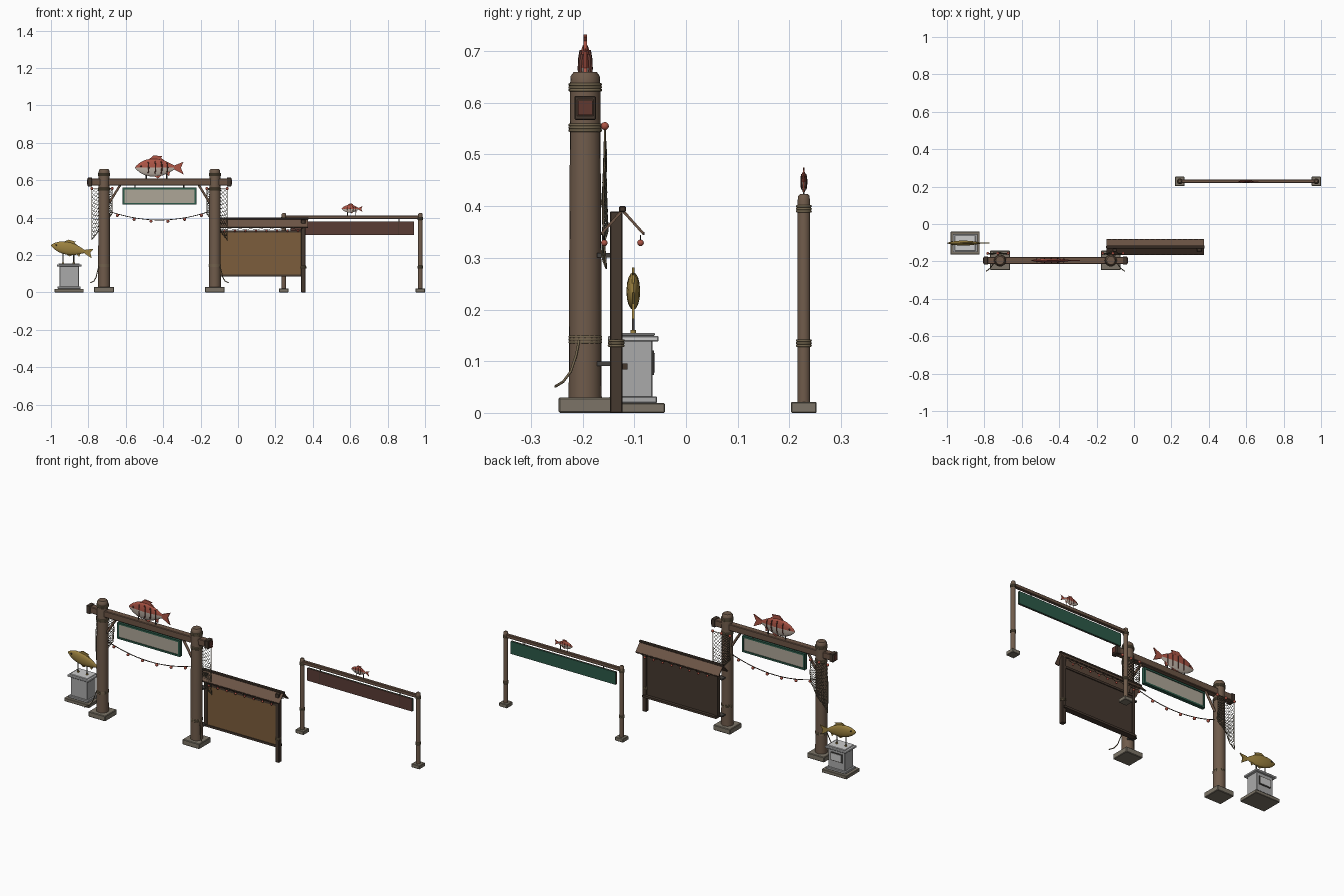
import bpy, bmesh, math
from mathutils import Vector, Matrix

if "Cube" in bpy.data.objects:
    bpy.data.objects.remove(bpy.data.objects["Cube"])

COL = dict(wood=(.16, .105, .07), beam=(.15, .09, .06), dark=(.06, .04, .028), stone=(.2, .175, .135),
           rope=(.17, .13, .075), red=(.42, .09, .06), redend=(.12, .04, .03), pale=(.5, .43, .37),
           cream=(.42, .38, .31), green=(.025, .1, .065), board=(.2, .11, .045), maroon=(.1, .045, .035),
           concrete=(.4, .4, .4), lightgrey=(.55, .55, .54), gold=(.33, .22, .05), net=(.13, .12, .08),
           metal=(.06, .055, .05))


def mat(key):
    m = bpy.data.materials.get(key)
    if not m:
        m = bpy.data.materials.new(key)
        m.diffuse_color = (*COL[key], 1)
        m.use_nodes = True
        m.node_tree.nodes["Principled BSDF"].inputs["Base Color"].default_value = m.diffuse_color
    return m


def finish(name, bm, *keys, smooth=False, bevel=0):
    bmesh.ops.recalc_face_normals(bm, faces=bm.faces)
    me = bpy.data.meshes.new(name)
    bm.to_mesh(me)
    bm.free()
    ob = bpy.data.objects.new(name, me)
    bpy.context.collection.objects.link(ob)
    for k in keys:
        me.materials.append(mat(k))
    if smooth:
        bpy.ops.object.select_all(action='DESELECT')
        ob.select_set(True)
        bpy.context.view_layer.objects.active = ob
        bpy.ops.object.shade_smooth_by_angle(angle=math.radians(40))
    if bevel:
        b = ob.modifiers.new("bevel", 'BEVEL')
        b.width, b.segments = bevel, 1
    return ob


def box(name, x, y, z, key, bevel=0):
    """Box from (min, max) pairs."""
    bm = bmesh.new()
    c = [(a[0] + a[1]) / 2 for a in (x, y, z)]
    s = [a[1] - a[0] for a in (x, y, z)]
    bmesh.ops.create_cube(bm, size=1, matrix=Matrix.Translation(c) @ Matrix.Diagonal((*s, 1)))
    return finish(name, bm, key, bevel=bevel)


def lathe(name, x, y, prof, key, n=16):
    """Turned shape from (radius, z) points."""
    bm = bmesh.new()
    rings = [[bm.verts.new((x + r * math.cos(2 * math.pi * i / n), y + r * math.sin(2 * math.pi * i / n), z))
              for i in range(n)] for r, z in prof]
    for a, b in zip(rings, rings[1:]):
        for i in range(n):
            bm.faces.new((a[i], a[(i + 1) % n], b[(i + 1) % n], b[i]))
    bm.faces.new(rings[0])
    bm.faces.new(rings[-1])
    return finish(name, bm, key, smooth=True)


def prism(name, pts, a, b, key, axis='y', matrix=None):
    """Flat polygon (xz for axis y, yz for axis x) extruded from a to b."""
    bm = bmesh.new()
    f = bm.faces.new([bm.verts.new((p, a, q) if axis == 'y' else (a, p, q)) for p, q in pts])
    ex = bmesh.ops.extrude_face_region(bm, geom=[f])
    vs = [v for v in ex['geom'] if isinstance(v, bmesh.types.BMVert)]
    bmesh.ops.translate(bm, verts=vs, vec=(0, b - a, 0) if axis == 'y' else (b - a, 0, 0))
    if matrix:
        bmesh.ops.transform(bm, matrix=matrix, verts=bm.verts)
    return finish(name, bm, key)


def tubes(name, paths, r, key, res=1):
    cu = bpy.data.curves.new(name, 'CURVE')
    cu.dimensions = '3D'
    cu.bevel_depth, cu.bevel_resolution, cu.use_fill_caps = r, res, True
    for pts in paths:
        s = cu.splines.new('POLY')
        s.points.add(len(pts) - 1)
        for p, co in zip(s.points, pts):
            p.co = (*co, 1)
    ob = bpy.data.objects.new(name, cu)
    bpy.context.collection.objects.link(ob)
    cu.materials.append(mat(key))
    return ob


def ball(name, co, r, key):
    bm = bmesh.new()
    bmesh.ops.create_icosphere(bm, subdivisions=2, radius=r, matrix=Matrix.Translation(co))
    return finish(name, bm, key, smooth=True)


def rope_rings(name, x, y, z, r, t):
    """Three stacked rope coils around a post."""
    k = [(math.cos(a), math.sin(a)) for a in (-1.4, -.7, 0, .7, 1.4)]
    prof = [(r + t * c, z + j * 2 * t + t * s) for j in (-1, 0, 1) for c, s in k]
    lathe(name, x, y, prof, "rope")


def fish(name, x, y, z, L, hh, hw, tilt, top, belly, stripes=False):
    """Nose towards -x; hh and hw are half height and width over length."""
    M = Matrix.Translation((x, y, z)) @ Matrix.Rotation(tilt, 4, 'Y') @ Matrix.Scale(L, 4)
    prof = [(-.5, .04), (-.47, .25), (-.4, .56), (-.3, .84), (-.18, .99), (-.05, 1), (.08, .84), (.2, .54), (.28, .3), (.33, .2)]
    n = 16
    bm = bmesh.new()
    rings = [[bm.verts.new((px, hw * s * math.cos(2 * math.pi * i / n), hh * s * math.sin(2 * math.pi * i / n)))
              for i in range(n)] for px, s in prof]
    for a, b in zip(rings, rings[1:]):
        for i in range(n):
            f = bm.faces.new((a[i], a[(i + 1) % n], b[(i + 1) % n], b[i]))
            f.material_index = 1 if i >= n // 2 else 0
    bm.faces.new(rings[0])
    bm.faces.new(rings[-1])
    bmesh.ops.transform(bm, matrix=M, verts=bm.verts)
    finish(name + "_body", bm, top, belly, smooth=True)
    t = .012
    fins = dict(tail=[(.29, 0), (.32, .05), (.5, .5 * hh + .03), (.44, 0), (.5, -.5 * hh - .05), (.32, -.05)],
                back_fin=[(-.22, hh * .9), (-.12, hh * 1.36), (.06, hh * 1.26), (.03, hh * 1.1), (.12, hh * .7)],
                belly_fin=[(-.12, -hh * .92), (-.03, -hh * 1.2), (.06, -hh * .8)],
                rear_fin=[(.12, -hh * .6), (.2, -hh * .95), (.22, -hh * .4)])
    for k, pts in fins.items():
        prism(f"{name}_{k}", pts, -t, t, top, matrix=M)
    for s in (-1, 1):
        ball(name + "_eye", M @ Vector((-.38, s * hw * .6, hh * .15)), .018 * L, "dark")
    if stripes:
        paths = []
        for px, sc in ((-.27, .9), (-.13, 1), (0, .94), (.12, .76)):
            for s in (-1, 1):
                paths.append([M @ Vector((px + .05 * math.cos(a), s * hw * sc * math.cos(a), hh * sc * math.sin(a)))
                              for a in (-.8, -.4, 0, .4, .8)])
        tubes(name + "_stripes", paths, .012 * L, "redend")


# ---- main gate ----
GY, GC = -.195, -.42
for s in (-1, 1):
    px = GC + s * .296
    box("gate_post_base", (px - .053, px + .053), (GY - .052, GY + .052), (0, .03), "stone", .003)
    lathe("gate_post", px, GY, [(.032, .025), (.031, .3), (.029, .64), (.028, .652), (.022, .66)], "wood", 20)
    for z in (.142, .552, .63):
        rope_rings("gate_post_rope", px, GY, z, .03, .0027)
    # diagonal braces and beam end caps
    tubes("gate_brace", [[(px - s * .028, GY, .48), (px - s * .09, GY, .58)]], .007, "beam")
    ex = GC + s * .372
    box("beam_end_band", (ex - .012, ex + .012), (GY - .021, GY + .021), (.567, .613), "dark", .002)
    e2 = GC + s * .386
    box("beam_end_plate", (e2 - .002, e2 + .002), (GY - .014, GY + .014), (.576, .604), "redend")
    # loose rope tail
    tubes("rope_tail", [[(px + s * .028, GY - .012, .14), (px + s * .036, GY - .018, .11), (px + s * .043, GY - .028, .08),
                         (px + s * .055, GY - .043, .06), (px + s * .075, GY - .058, .051)]], .0025, "rope")
    # fishing net hung behind the post
    C, R, NY = 10, 24, -.157

    def node(i, j):
        u, v = i / C, j / R
        bottom = .42 + (.28 - .42) * u
        return (px + s * (-.043 + .109 * u), NY + .006 * math.sin(u * 9 + v * 4) * v, .555 + (bottom - .555) * v)
    nets = [[node(i, j + (i + j) % 2) for i in range(C + 1)] for j in range(R)]
    tubes("fishing_net", nets, .0013, "net", 0)
    tubes("net_edge_rope", [[node(0, j) for j in range(R + 1)] + [node(i, R) for i in range(C + 1)]
                            + [node(C, R - j) for j in range(R + 1)] + [node(0, 0)]], .002, "rope")
    for i in (0, 5, 10):
        ball("net_float", node(i, 0), .008, "red")
box("gate_beam", (GC - .385, GC + .385), (GY - .018, GY + .018), (.572, .609), "beam", .003)

# gate sign with green frame
box("gate_sign_panel", (-.61, -.23), (GY - .006, GY + .006), (.475, .555), "cream")
for z in (.474, .556):
    box("sign_frame_rail", (-.617, -.223), (GY - .01, GY + .01), (z - .005, z + .005), "green")
for x in (-.612, -.228):
    box("sign_frame_stile", (x - .005, x + .005), (GY - .01, GY + .01), (.474, .556), "green")
for x in (-.55, -.29):
    tubes("sign_hanger", [[(x, GY, .555), (x, GY, .575)]], .003, "metal")

# string of lights
sag = lambda x: .387 + .045 * ((x - GC) / .265) ** 2
tubes("light_cord", [[(x, GY, sag(x)) for x in [GC - .265 + .53 * i / 20 for i in range(21)]]], .0022, "dark")
for i in range(6):
    x = GC - .225 + .09 * i
    ball("light_bulb", (x, GY, sag(x) - .008), .0085, "red")

# fish over the gate
fish("gate_fish", -.42, GY, .667, .26, .185, .045, .0, "red", "pale", True)
for x in (-.49, -.38):
    tubes("gate_fish_stand", [[(x, GY, .6), (x, GY, .645)]], .004, "metal")

# ---- notice board ----
BY = -.135
box("board_post", (.337, .361), (BY - .0125, BY + .0125), (0, .39), "dark", .002)
rope_rings("board_post_rope", .349, BY, .135, .014, .0025)
box("board_panel_front", (-.1, .34), (BY - .007, BY), (.095, .32), "board")
box("board_panel_back", (-.1, .34), (BY, BY + .006), (.095, .32), "dark")
for z in (.09, .325):
    box("board_rail", (-.11, .355), (BY - .011, BY + .022 if z < .1 else BY + .011), (z - .006, z + .006), "dark")
box("board_stile", (-.112, -.094), (BY - .011, BY + .011), (.085, .385), "dark")
for z in (.095, .305):
    box("board_bracket", (-.132, -.1), (-.172, BY), (z - .004, z + .004), "metal")
RY = -.123
prism("board_roof", [(RY, .396), (RY + .042, .349), (RY + .039, .345), (RY, .388), (RY - .039, .345), (RY - .042, .349)],
      -.148, .375, "beam", 'x')
box("roof_ridge", (-.15, .378), (RY - .007, RY + .007), (.389, .4), "dark", .002)
for s in (-1, 1):
    for i in range(18):
        x = -.133 + i * .029
        box("roof_eave_tab", (x - .01, x + .01), (RY + s * .041 - .002, RY + s * .041 + .002), (.344, .35), "dark")
    ey = RY + s * .035
    wave = [(-.1 + .45 * i / 40, ey, .343 - .008 * abs(math.sin(i * math.pi / 5))) for i in range(41)]
    tubes("eave_light_cord", [wave], .0013, "dark")
    for i in range(8):
        ball("eave_light_bulb", (-.0775 + + .05625 * i + .005, ey, .329), .0065, "red")

# ---- rear arch ----
AY, AC = .228, .61
for s in (-1, 1):
    px = AC + s * .365
    box("arch_post_base", (px - .025, px + .025), (AY - .025, AY + .025), (0, .021), "stone", .002)
    lathe("arch_post", px, AY, [(.0125, .015), (.0125, .41), (.011, .42), (.007, .424)], "wood", 14)
    for z in (.135, .395):
        rope_rings("arch_post_rope", px, AY, z, .013, .0025)
box("arch_beam", (AC - .375, AC + .375), (AY - .009, AY + .009), (.392, .411), "beam", .002)
box("arch_sign_front", (.28, .94), (AY - .006, AY), (.307, .378), "maroon")
box("arch_sign_back", (.28, .94), (AY, AY + .006), (.307, .378), "green")
for x in (.36, .86):
    tubes("arch_sign_hanger", [[(x, AY, .375), (x, AY, .395)]], .0025, "metal")
    box("arch_sign_batten", (x - .002, x + .002), (AY - .008, AY - .005), (.307, .378), "dark")
fish("arch_fish", .61, AY, .447, .112, .185, .05, 0, "red", "pale", True)
for x in (.585, .63):
    tubes("arch_fish_stand", [[(x, AY, .405), (x, AY, .437)]], .002, "metal")

# ---- pedestal with golden fish ----
PX, PY = -.903, -.102
for name, hx, hy, z, key in (("pedestal_base", .078, .061, (0, .019), "stone"),
                             ("pedestal_plinth", .062, .046, (.019, .032), "concrete"),
                             ("pedestal_body", .052, .037, (.03, .14), "concrete"),
                             ("pedestal_cap", .066, .049, (.138, .149), "lightgrey"),
                             ("pedestal_top", .056, .042, (.149, .155), "lightgrey")):
    box(name, (PX - hx, PX + hx), (PY - hy, PY + hy), z, key, .002)
box("plaque_frame", (PX - .037, PX + .037), (PY + .036, PY + .04), (.073, .121), "metal")
box("plaque", (PX - .032, PX + .032), (PY + .038, PY + .042), (.078, .116), "lightgrey")
fish("gold_fish", -.888, PY, .231, .227, .15, .058, .19, "gold", "gold")
for x in (-.935, -.878):
    tubes("gold_fish_stand", [[(x, PY, .153), (x, PY, .215)]], .003, "metal")
    lathe("gold_fish_stand_foot", x, PY, [(.006, .154), (.006, .16)], "gold", 10)
